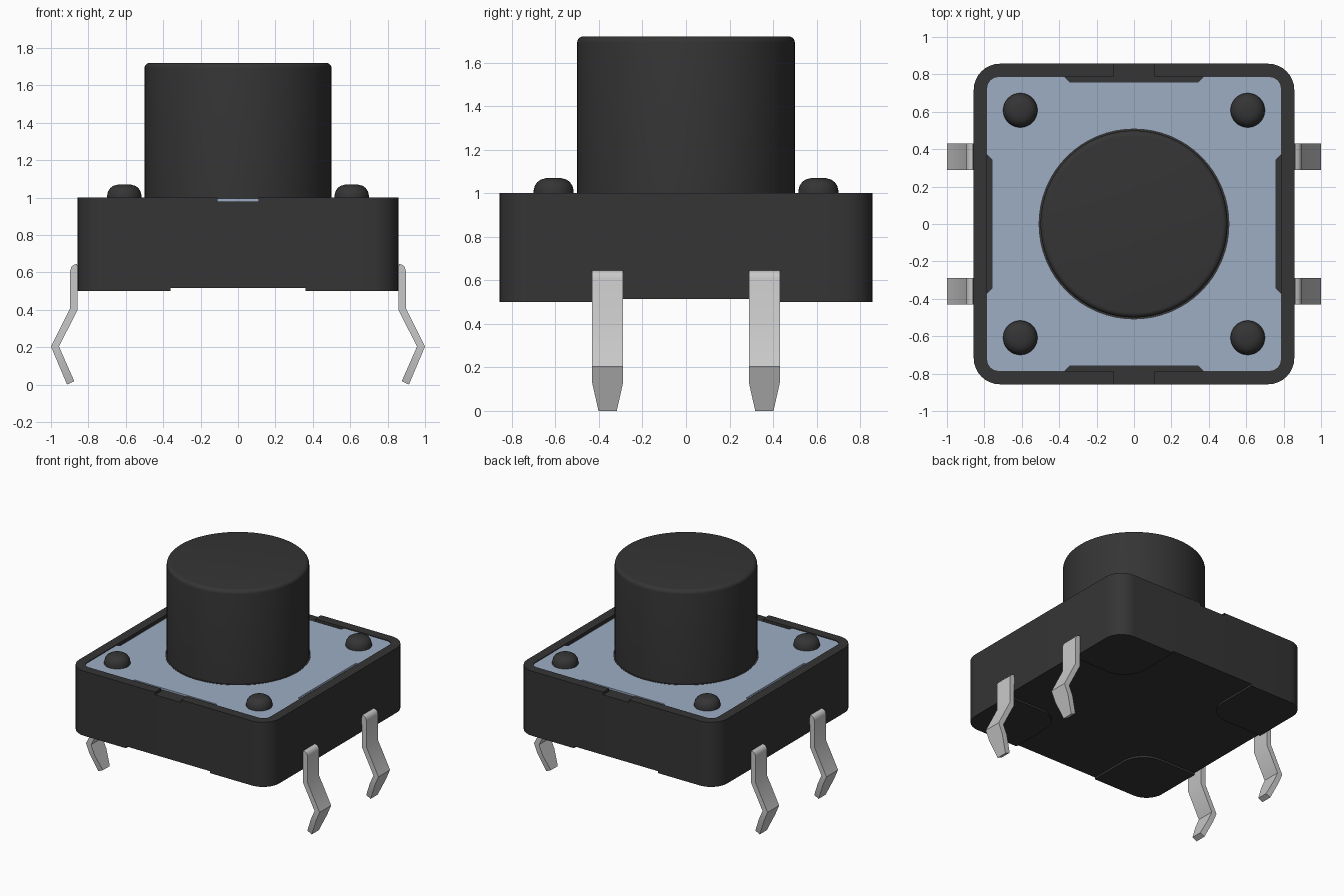
import bpy, bmesh, math

cube = bpy.data.objects.get("Cube")
if cube:
    bpy.data.objects.remove(cube, do_unlink=True)


def material(name, rgb, metallic=0.0):
    m = bpy.data.materials.new(name)
    m.use_nodes = True
    m.diffuse_color = (*rgb, 1)
    bsdf = m.node_tree.nodes["Principled BSDF"]
    bsdf.inputs["Base Color"].default_value = (*rgb, 1)
    bsdf.inputs["Roughness"].default_value = 0.6
    return m


BLACK = material("black plastic", (0.035, 0.035, 0.035))
BLUE = material("blue grey plate", (0.34, 0.42, 0.55))
METAL = material("light grey metal", (0.58, 0.58, 0.58))


def finish(name, bm, mat):
    bmesh.ops.recalc_face_normals(bm, faces=bm.faces)
    mesh = bpy.data.meshes.new(name)
    bm.to_mesh(mesh)
    bm.free()
    mesh.materials.append(mat)
    ob = bpy.data.objects.new(name, mesh)
    bpy.context.collection.objects.link(ob)
    bpy.ops.object.select_all(action='DESELECT')
    ob.select_set(True)
    bpy.context.view_layer.objects.active = ob
    bpy.ops.object.shade_smooth_by_angle(angle=math.radians(30))
    return ob


def skin(name, rings, mat):
    """Join equal rings of points with quads and cap both ends."""
    bm = bmesh.new()
    vs = [[bm.verts.new(p) for p in ring] for ring in rings]
    n = len(vs[0])
    for a, b in zip(vs, vs[1:]):
        for i in range(n):
            j = (i + 1) % n
            bm.faces.new((a[i], a[j], b[j], b[i]))
    bm.faces.new(vs[0][::-1])
    bm.faces.new(vs[-1])
    return finish(name, bm, mat)


def prism(name, outline, z0, z1, mat):
    return skin(name, [[(x, y, z) for x, y in outline] for z in (z0, z1)], mat)


def lathe(name, profile, mat, cx=0, cy=0, n=48):
    turns = [2 * math.pi * i / n for i in range(n)]
    return skin(name, [[(cx + r * math.cos(t), cy + r * math.sin(t), z)
                        for t in turns] for r, z in profile], mat)


def arc(cx, cy, r, start, n=8):
    """Quarter circle, counter-clockwise from start degrees."""
    return [(cx + r * math.cos(math.radians(start + 90 * i / n)),
             cy + r * math.sin(math.radians(start + 90 * i / n))) for i in range(n + 1)]


def corner(half, r, k):
    """Rounded corner k of a square, k = 0 at +x +y."""
    sx, sy = [(1, 1), (-1, 1), (-1, -1), (1, -1)][k]
    return arc(sx * (half - r), sy * (half - r), r, 90 * k)


HALF, RAD = 0.857, 0.14
INNER, INNER_RAD = 0.785, 0.06
FLOOR, TOP = 0.98, 1.0

# Housing block
prism("housing", [p for k in range(4) for p in corner(HALF, RAD, k)], 0.515, FLOOR, BLACK)

# Raised rim in two halves, leaving notches at front and back
notch = 0.11
half_rim = ([(notch, -HALF)] + corner(HALF, RAD, 3) + corner(HALF, RAD, 0) + [(notch, HALF)]
            + [(notch, INNER)] + corner(INNER, INNER_RAD, 0)[::-1]
            + corner(INNER, INNER_RAD, 3)[::-1] + [(notch, -INNER)])
prism("rim_left", half_rim, FLOOR, TOP, BLACK)
prism("rim_right", [(-x, y) for x, y in half_rim], FLOOR, TOP, BLACK)

# Cover plate with a shallow cut-out in each side
plate = []
for k in range(4):
    plate += corner(INNER, INNER_RAD, k)
    a = math.radians(90 * k)
    for x, y in ((0.37, INNER), (0.345, 0.76), (-0.345, 0.76), (-0.37, INNER)):
        plate.append((x * math.cos(a) - y * math.sin(a), x * math.sin(a) + y * math.cos(a)))
prism("cover_plate", plate, FLOOR - 0.002, 0.994, BLUE)

# Dark gap around the button, then the button itself
lathe("button_gap", [(0.51, FLOOR), (0.51, 0.996)], BLACK, n=64)
lathe("button", [(0.5, FLOOR), (0.5, 1.692)]
      + [(x, z) for x, z in arc(0.472, 1.692, 0.028, 0, 5)[1:]], BLACK, n=64)

# Domed pegs and corner feet
peg = [(0.092, FLOOR), (0.092, 1.01), (0.087, 1.033), (0.075, 1.051),
       (0.058, 1.063), (0.035, 1.069), (0.01, 1.07)]
for sx, side in ((1, "left"), (-1, "right")):
    for sy, end in ((-1, "front"), (1, "back")):
        tag = f"_{end}_{side}"
        lathe("peg" + tag, peg, BLACK, sx * 0.608, sy * 0.608, 32)
        foot = [(HALF, 0.36)] + corner(HALF, RAD, 0) + [(0.36, HALF)] + arc(0.54, 0.54, 0.18, 180)
        prism("foot" + tag, [(sx * x, sy * y) for x, y in foot], 0.5, 0.517, BLACK)

# Bent metal pins: outer and inner edge points with half width
pin = [((0.862, 0.645), (0.85, 0.60), 0.071), ((0.879, 0.64), (0.85, 0.59), 0.071),
       ((0.891, 0.629), (0.855, 0.58), 0.071), ((0.897, 0.61), (0.858, 0.57), 0.071),
       ((0.897, 0.408), (0.858, 0.398), 0.071), ((1.0, 0.204), (0.957, 0.204), 0.071),
       ((0.969, 0.13), (0.925, 0.13), 0.071), ((0.914, 0.0), (0.875, 0.018), 0.042)]
for sx, side in ((1, "left"), (-1, "right")):
    for cy, end in ((-0.36, "front"), (0.36, "back")):
        rings = [[(sx * o[0], cy - w, o[1]), (sx * o[0], cy + w, o[1]),
                  (sx * i[0], cy + w, i[1]), (sx * i[0], cy - w, i[1])] for o, i, w in pin]
        skin(f"pin_{end}_{side}", rings, METAL)
